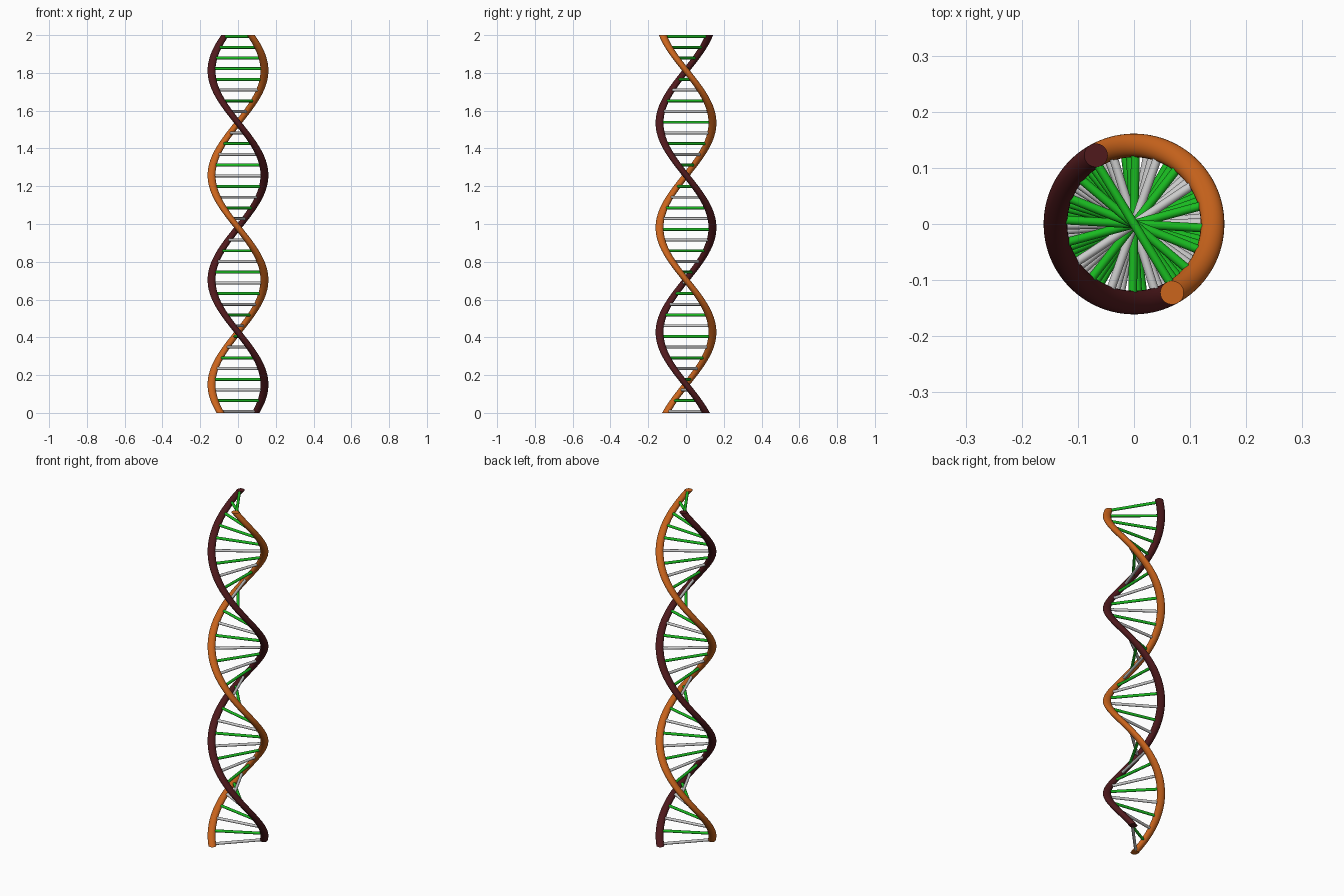
import bpy, bmesh, math
from mathutils import Matrix

if "Cube" in bpy.data.objects:
    bpy.data.objects.remove(bpy.data.objects["Cube"])

HEIGHT, RADIUS, TUBE = 2.0, 0.14, 0.021
PITCH, RUNGS, RUNG_R = 1.108, 36, 0.0078


def angle_at(z):
    # left-handed twist: the strand points to -x at z = 0.15
    return math.pi - (z - 0.15) / PITCH * 2 * math.pi


def material(name, rgb):
    m = bpy.data.materials.new(name)
    m.diffuse_color = (*rgb, 1)
    m.use_nodes = True
    m.node_tree.nodes["Principled BSDF"].inputs["Base Color"].default_value = m.diffuse_color
    return m


def finish(bm, name, mat):
    bmesh.ops.recalc_face_normals(bm, faces=bm.faces)
    me = bpy.data.meshes.new(name)
    bm.to_mesh(me)
    bm.free()
    me.shade_smooth()
    me.set_sharp_from_angle(angle=math.radians(40))
    if mat:
        me.materials.append(mat)
    ob = bpy.data.objects.new(name, me)
    bpy.context.collection.objects.link(ob)


def strand(name, phase, mat, steps=200, sides=24):
    # horizontal circle swept up the helix
    bm = bmesh.new()
    rings = []
    for i in range(steps + 1):
        z = HEIGHT * i / steps
        a = angle_at(z) + phase
        ring = []
        for k in range(sides):
            t = 2 * math.pi * k / sides
            r, s = RADIUS + TUBE * math.cos(t), TUBE * math.sin(t)
            ring.append(bm.verts.new((r * math.cos(a) - s * math.sin(a),
                                      r * math.sin(a) + s * math.cos(a), z)))
        rings.append(ring)
    for lo, hi in zip(rings, rings[1:]):
        for k in range(sides):
            n = (k + 1) % sides
            bm.faces.new((lo[k], lo[n], hi[n], hi[k]))
    bm.faces.new(rings[0])
    bm.faces.new(rings[-1])
    finish(bm, name, mat)


def rung(name, z, mat):
    bm = bmesh.new()
    mtx = (Matrix.Translation((0, 0, z)) @ Matrix.Rotation(angle_at(z), 4, 'Z')
           @ Matrix.Rotation(math.pi / 2, 4, 'Y'))
    bmesh.ops.create_cone(bm, cap_ends=True, segments=16, radius1=RUNG_R,
                          radius2=RUNG_R, depth=2 * RADIUS, matrix=mtx)
    finish(bm, name, mat)


orange = material("orange", (0.6, 0.13, 0.012))
maroon = material("maroon", (0.08, 0.01, 0.012))
green = material("green", (0.01, 0.5, 0.015))

# Two backbone strands
strand("orange_strand", 0, orange)
strand("maroon_strand", math.pi, maroon)

# Cross rungs: alternating grey and green, the top few all green
for i in range(RUNGS):
    z = RUNG_R + (HEIGHT - 2 * RUNG_R) * i / (RUNGS - 1)
    is_green = i % 2 == 1 or i > 30
    rung(f"rung_{i + 1}", z, green if is_green else None)
